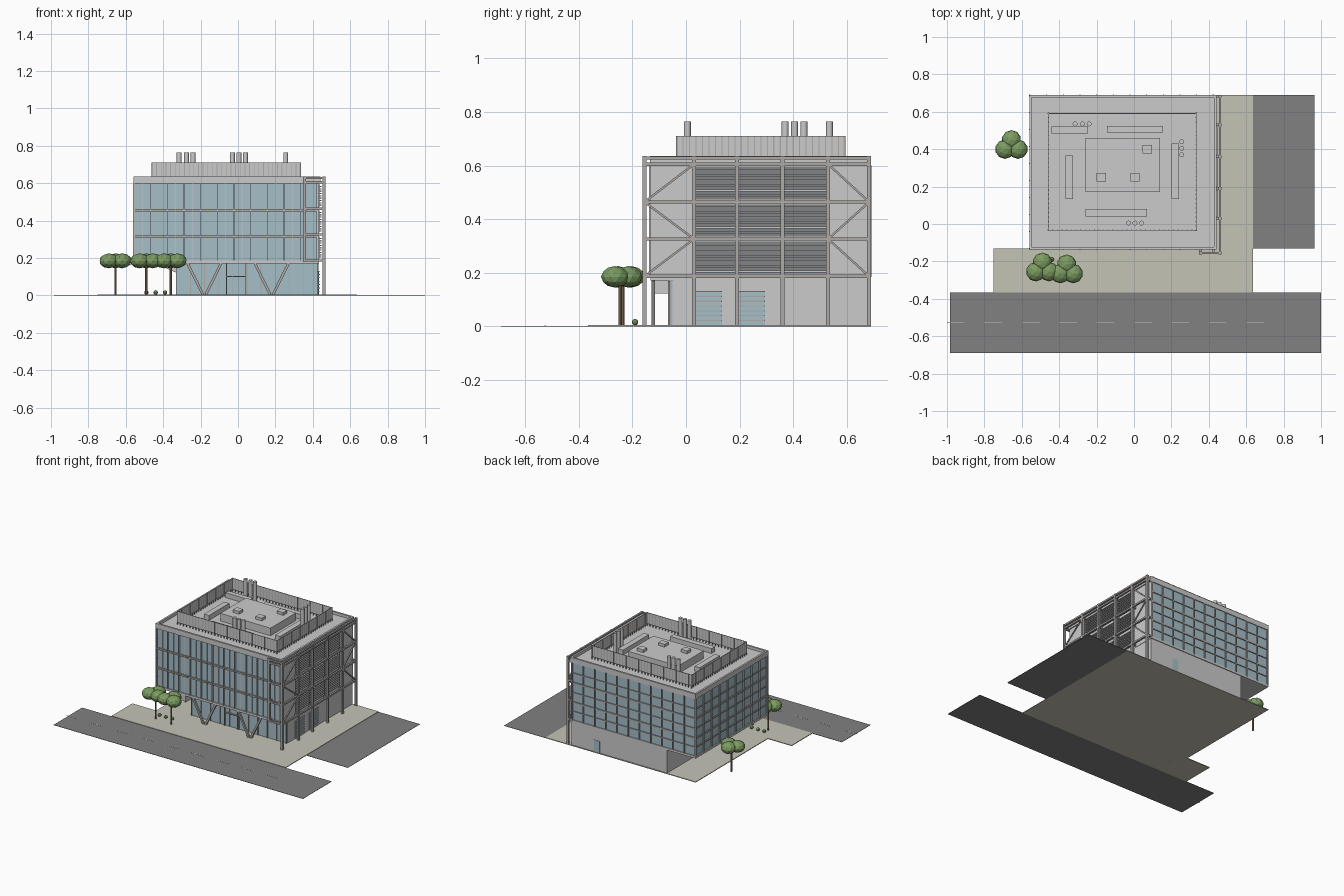
import bpy, bmesh
from mathutils import Vector, Matrix

if "Cube" in bpy.data.objects:
    bpy.data.objects.remove(bpy.data.objects["Cube"])


def material(name, r, g, b):
    m = bpy.data.materials.new(name)
    m.diffuse_color = (r, g, b, 1)
    m.use_nodes = True
    m.node_tree.nodes["Principled BSDF"].inputs["Base Color"].default_value = m.diffuse_color
    return m


GLASS = material("glass_blue", 0.38, 0.52, 0.58)
ROAD = material("asphalt", 0.22, 0.22, 0.22)
PAVE = material("paving", 0.56, 0.55, 0.47)
LEAF = material("leaf_green", 0.20, 0.33, 0.12)
BARK = material("bark", 0.30, 0.20, 0.12)
WHITE = material("road_paint", 0.8, 0.8, 0.8)
ORANGE = material("orange_accent", 0.7, 0.4, 0.1)
DARK = material("dark_metal", 0.22, 0.23, 0.24)
STEEL = material("steel", 0.42, 0.40, 0.39)


def finish(name, bm, mat=None):
    me = bpy.data.meshes.new(name)
    bm.to_mesh(me)
    bm.free()
    ob = bpy.data.objects.new(name, me)
    bpy.context.collection.objects.link(ob)
    if mat:
        me.materials.append(mat)
    return ob


def boxes(name, items, mat=None):
    """Axis aligned boxes, each (x0, x1, y0, y1, z0, z1), in one object."""
    bm = bmesh.new()
    for x0, x1, y0, y1, z0, z1 in items:
        m = Matrix.Translation(((x0 + x1) / 2, (y0 + y1) / 2, (z0 + z1) / 2))
        m = m @ Matrix.Diagonal((x1 - x0, y1 - y0, z1 - z0, 1))
        bmesh.ops.create_cube(bm, size=1, matrix=m)
    return finish(name, bm, mat)


def bars(name, items, t, mat=None):
    """Square bars of thickness t between pairs of points."""
    bm = bmesh.new()
    for a, b in items:
        a, b = Vector(a), Vector(b)
        d = b - a
        m = Matrix.Translation((a + b) / 2) @ d.to_track_quat('Z', 'Y').to_matrix().to_4x4()
        bmesh.ops.create_cube(bm, size=1, matrix=m @ Matrix.Diagonal((t, t, d.length, 1)))
    return finish(name, bm, mat)


def cylinders(name, items, mat=None, sides=12):
    """Upright cylinders, each (x, y, z0, z1, radius)."""
    bm = bmesh.new()
    for x, y, z0, z1, r in items:
        bmesh.ops.create_cone(bm, cap_ends=True, segments=sides, radius1=r, radius2=r,
                              depth=z1 - z0, matrix=Matrix.Translation((x, y, (z0 + z1) / 2)))
    ob = finish(name, bm, mat)
    ob.data.shade_smooth()
    ob.data.set_sharp_from_angle(angle=0.7)


def blobs(name, items, mat, sub):
    """Faceted spheres, each (x, y, z, radius, height radius)."""
    bm = bmesh.new()
    for x, y, z, r, h in items:
        m = Matrix.Translation((x, y, z)) @ Matrix.Diagonal((r, r, h, 1))
        bmesh.ops.create_icosphere(bm, subdivisions=sub, radius=1, matrix=m)
    return finish(name, bm, mat)


# Ground: roads, lane dashes and paving
boxes("roads", [(-0.985, 1, -0.69, -0.365, 0, 0.002), (0.635, 0.965, -0.13, 0.69, 0, 0.002)], ROAD)
boxes("lane_dashes", [(-1 + 0.2 * i, -0.905 + 0.2 * i, -0.527, -0.523, 0.002, 0.003)
                      for i in range(9)], WHITE)
boxes("plaza", [(-0.75, 0.635, -0.365, -0.13, 0, 0.005), (-0.56, 0.635, -0.13, 0.69, 0, 0.005)], PAVE)

# Ground floor: solid core, glazed front with mullions, doors
boxes("ground_floor", [(-0.33, 0.43, -0.05, 0.685, 0.005, 0.18)])
boxes("lobby_glass", [(-0.33, 0.425, -0.056, -0.05, 0.005, 0.175)], GLASS)
boxes("lobby_mullions", [(x - 0.002, x + 0.002, -0.062, -0.054, 0.005, 0.175)
                         for x in [-0.33 + 0.0755 * i for i in range(11)]], STEEL)
boxes("entrance_frame", [(-0.065, -0.059, -0.068, -0.055, 0.005, 0.17),
                         (0.039, 0.045, -0.068, -0.055, 0.005, 0.17),
                         (-0.06, 0.04, -0.068, -0.055, 0.098, 0.104)], STEEL)
boxes("back_door", [(0.205, 0.25, 0.684, 0.688, 0.005, 0.09)], GLASS)

# Sloping soffit over the entrance corner
bm = bmesh.new()
f = bm.faces.new([bm.verts.new((x, -0.125, z)) for x, z in
                  ((-0.46, 0.178), (-0.33, 0.122), (-0.33, 0.178))])
ext = bmesh.ops.extrude_face_region(bm, geom=[f])
bmesh.ops.translate(bm, vec=(0, 0.07, 0), verts=[v for v in ext["geom"] if isinstance(v, bmesh.types.BMVert)])
bmesh.ops.recalc_face_normals(bm, faces=bm.faces)
finish("entrance_soffit", bm)

# Side shutters on the ground floor
boxes("side_shutters", [(0.428, 0.434, y, y + 0.1, 0.005, 0.13) for y in (0.035, 0.195)], GLASS)
boxes("shutter_slats", [(0.43, 0.438, y, y + 0.1, z, z + 0.004) for y in (0.035, 0.195)
                        for z in [0.02 + 0.018 * i for i in range(7)]], STEEL)

# Upper volume: glass on front, left and back, solid right wall
boxes("upper_glass", [(-0.553, 0.42, -0.125, 0.684, 0.185, 0.6)], GLASS)
boxes("right_wall", [(0.42, 0.432, -0.135, 0.69, 0.18, 0.605)])
boxes("floor_soffit", [(-0.56, 0.432, -0.132, 0.69, 0.172, 0.188)])

# Parapet ring and roof deck
boxes("roof_deck", [(-0.55, 0.43, -0.125, 0.68, 0.6, 0.615)])
boxes("parapet", [(-0.56, 0.44, -0.135, -0.122, 0.598, 0.635), (-0.56, 0.44, 0.677, 0.69, 0.598, 0.635),
                  (-0.56, -0.547, -0.122, 0.677, 0.598, 0.635), (0.427, 0.44, -0.122, 0.677, 0.598, 0.635)])

# Floor bands and mullions
bands = [(0.315, 0.006), (0.455, 0.006)]
thin = [(z, 0.003) for z in (0.25, 0.28, 0.385, 0.42, 0.525, 0.56)]
boxes("front_bands", [(-0.558, 0.43, -0.134, -0.12, z - h, z + h) for z, h in bands], STEEL)
boxes("back_left_bands", [b for z, h in bands + thin[::2] for b in
                          ((-0.558, 0.43, 0.68, 0.69, z - h, z + h),
                           (-0.56, -0.55, -0.13, 0.69, z - h, z + h))], STEEL)
nx, ny = 11, 9
xs = [-0.556 + 0.98 * i / nx for i in range(nx + 1)]
ys = [-0.13 + 0.816 * i / ny for i in range(ny + 1)]
boxes("back_left_mullions", [(x - 0.003, x + 0.003, 0.68, 0.692, 0.185, 0.6) for x in xs] +
      [(-0.562, -0.55, y - 0.003, y + 0.003, 0.185, 0.6) for y in ys], STEEL)
boxes("front_fins", [(x - 0.002, x + 0.002, -0.138, -0.12, 0.185, 0.6) for x in xs])
boxes("front_fine_fins", [(x + 0.0445 - 0.001, x + 0.0445 + 0.001, -0.13, -0.12, 0.185, 0.6)
                          for x in xs[:-1]])
boxes("front_accents", [(x, x + 0.02, -0.136, -0.13, z - 0.003, z + 0.003)
                        for x in (-0.43, -0.33, -0.17, -0.02, 0.14, 0.28) for z, h in bands], ORANGE)

# V columns under the front
bars("v_columns", [((c + s * 0.09, -0.122, 0.172), (c + s * 0.008, -0.122, 0.005))
                   for c in (-0.18, 0.18) for s in (-1, 1)], 0.014, STEEL)

# Exposed steel frame on the right side and front corner
X, top = 0.46, 0.635
cols = [-0.155, 0.03, 0.19, 0.36, 0.53, 0.683]
levels = [0.187, 0.326, 0.464, 0.605]
bars("frame_columns", [((X, y, 0.005), (X, y, top)) for y in cols] +
     [((0.355, -0.155, 0.18), (0.355, -0.155, top))], 0.015, STEEL)
frame = [((X, cols[0], z), (X, cols[-1], z)) for z in levels + [0.628]]
frame += [((0.43, y, z), (X, y, z)) for y in cols[1:] for z in levels]
frame += [((0.355, -0.155, z), (X, -0.155, z)) for z in levels + [0.628]]
frame += [((x, -0.155, z), (x, -0.125, z)) for x in (0.355, 0.425) for z in levels]
bars("frame_beams", frame, 0.012, STEEL)
braces = []
for inner, outer in ((cols[1], cols[0]), (cols[4], cols[5])):
    path = [(X, inner if i % 2 == 0 else outer, z) for i, z in enumerate(levels[::-1])]
    braces += list(zip(path, path[1:]))
bars("frame_braces", braces, 0.008, STEEL)

# Louvres in the three middle bays
bays = [(cols[i] + 0.008, cols[i + 1] - 0.008) for i in (1, 2, 3)]
boxes("louvre_backing", [(0.43, 0.435, a, b, lo + 0.01, hi - 0.01) for a, b in bays
                         for lo, hi in zip(levels, levels[1:])], DARK)
boxes("louvre_slats", [(0.434, 0.446, a, b, lo + 0.015 + 0.0125 * i, lo + 0.021 + 0.0125 * i)
                       for a, b in bays for lo in levels[:3] for i in range(9)])

# Roof screen with vertical ribs
sx0, sx1, sy0, sy1 = -0.46, 0.335, -0.035, 0.593
boxes("roof_screen", [(sx0, sx1, sy0, sy0 + 0.004, 0.63, 0.71), (sx0, sx1, sy1 - 0.004, sy1, 0.63, 0.71),
                      (sx0, sx0 + 0.004, sy0, sy1, 0.63, 0.71), (sx1 - 0.004, sx1, sy0, sy1, 0.63, 0.71)])
ribs = []
for i in range(33):
    x = sx0 + (sx1 - sx0) * i / 32
    ribs += [(x - 0.002, x + 0.002, y - 0.003, y + 0.003, 0.615, 0.71) for y in (sy0 + 0.002, sy1 - 0.002)]
for i in range(27):
    y = sy0 + (sy1 - sy0) * i / 26
    ribs += [(x - 0.003, x + 0.003, y - 0.002, y + 0.002, 0.615, 0.71) for x in (sx0 + 0.002, sx1 - 0.002)]
boxes("screen_ribs", ribs, STEEL)

# Rooftop plant and flues
boxes("roof_penthouse", [(-0.26, 0.14, 0.17, 0.46, 0.61, 0.67)])
boxes("penthouse_units", [(x - 0.025, x + 0.025, y - 0.022, y + 0.022, 0.67, 0.69)
                          for x, y in ((0.07, 0.4), (-0.175, 0.25), (0.005, 0.25))])
boxes("roof_ducts", [(-0.44, -0.245, 0.485, 0.52, 0.61, 0.65), (-0.145, 0.155, 0.49, 0.525, 0.61, 0.65),
                     (-0.365, -0.325, 0.135, 0.365, 0.61, 0.65), (0.2, 0.24, 0.135, 0.43, 0.61, 0.65),
                     (-0.26, 0.07, 0.04, 0.08, 0.61, 0.65)])
flues = [(x, 0.535) for x in (-0.315, -0.275, -0.24)] + [(0.255, y) for y in (0.44, 0.405, 0.37)]
flues += [(x, 0.005) for x in (-0.03, 0.005, 0.04)]
cylinders("flues", [(x, y, 0.61, 0.765, 0.013) for x, y in flues])

# Trees and small shrubs
trees = [(-0.655, 0.42), (-0.49, -0.235), (-0.36, -0.245)]
cylinders("tree_trunks", [(x, y, 0, 0.17, 0.006) for x, y in trees], BARK, 8)
blobs("tree_canopies", [(x + dx, y + dy, 0.185, 0.052, 0.04) for x, y in trees
                        for dx, dy in ((0, 0.03), (-0.035, -0.02), (0.035, -0.02))], LEAF, 2)
blobs("shrubs", [(x, -0.19, 0.016, 0.012, 0.012) for x in (-0.49, -0.44, -0.39)], LEAF, 2)
